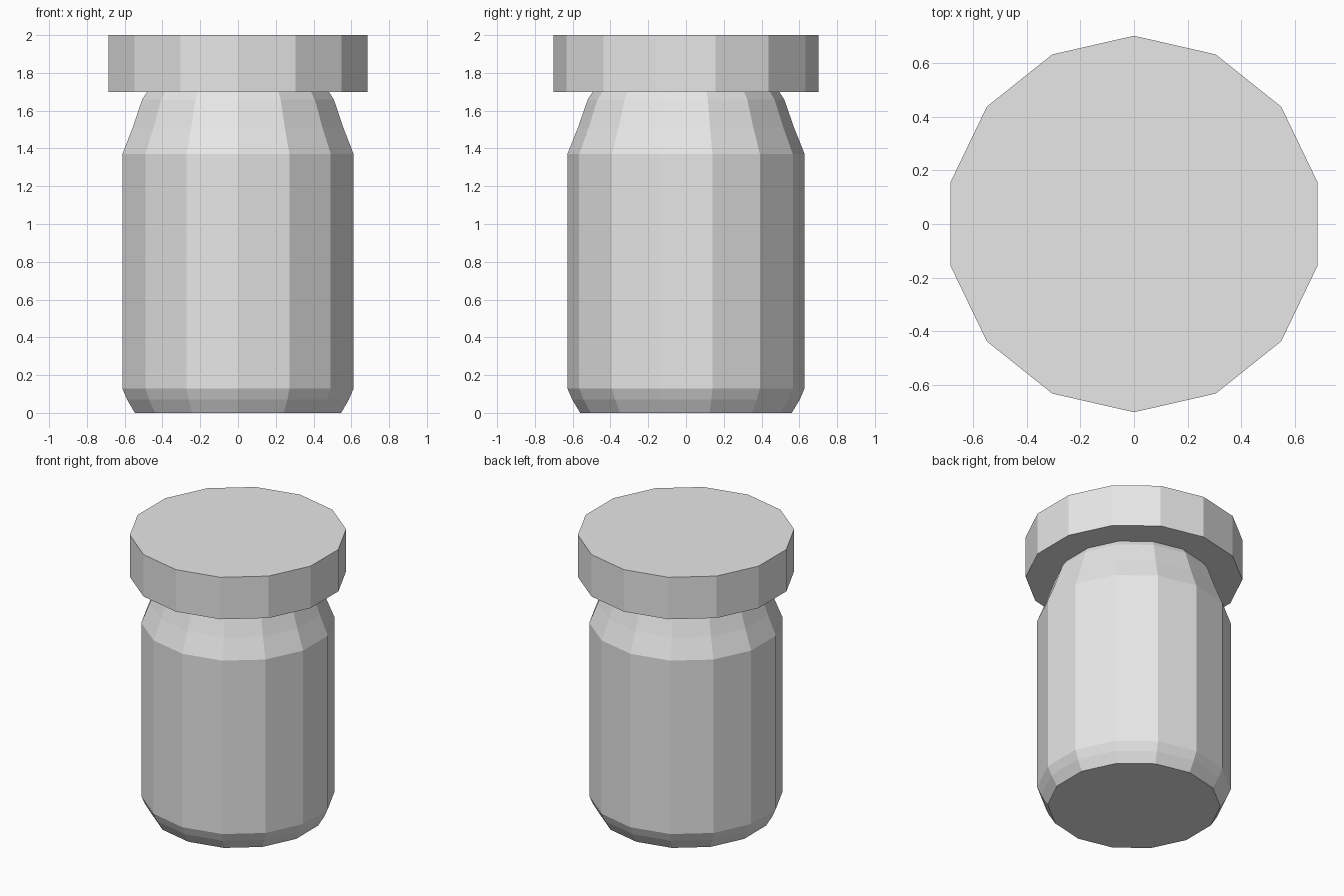
import bpy
import bmesh
from math import sin, cos, tau

SIDES = 14

cube = bpy.data.objects.get("Cube")
if cube:
    bpy.data.objects.remove(cube, do_unlink=True)

grey = bpy.data.materials.new("light_grey")
grey.use_nodes = True
grey.diffuse_color = (0.8, 0.8, 0.8, 1)
grey.node_tree.nodes["Principled BSDF"].inputs["Base Color"].default_value = (0.8, 0.8, 0.8, 1)


def turned_part(name, profile):
    """Flat-faceted solid of revolution from (radius, height) points, bottom to top."""
    bm = bmesh.new()
    rings = []
    for radius, z in profile:
        angles = [tau * i / SIDES for i in range(SIDES)]
        rings.append([bm.verts.new((radius * sin(a), -radius * cos(a), z)) for a in angles])
    for low, high in zip(rings, rings[1:]):
        for i in range(SIDES):
            j = (i + 1) % SIDES
            bm.faces.new((low[i], low[j], high[j], high[i]))
    bm.faces.new(rings[0][::-1])
    bm.faces.new(rings[-1])
    mesh = bpy.data.meshes.new(name)
    bm.to_mesh(mesh)
    bm.free()
    mesh.materials.append(grey)
    obj = bpy.data.objects.new(name, mesh)
    bpy.context.collection.objects.link(obj)
    return obj


# Jar body: bevelled foot, straight wall, sloping shoulder and neck
turned_part("jar_body", [(0.56, 0), (0.602, 0.07), (0.628, 0.13), (0.628, 1.37),
                         (0.572, 1.51), (0.52, 1.66), (0.487, 1.71)])

# Overhanging lid
turned_part("lid", [(0.702, 1.70), (0.702, 2.0)])
